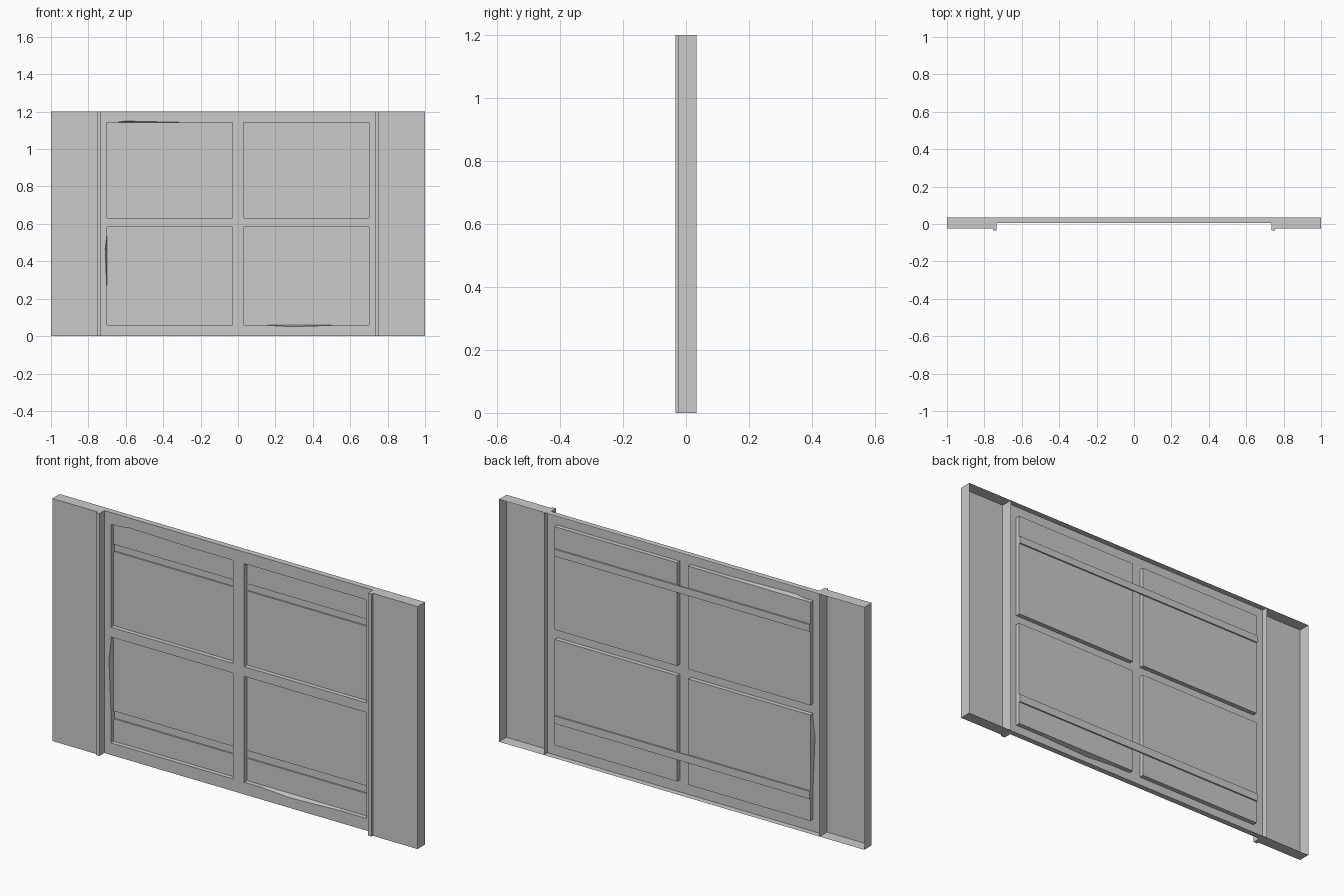
import bpy, bmesh
from mathutils import Vector

if "Cube" in bpy.data.objects:
    bpy.data.objects.remove(bpy.data.objects["Cube"])

W, H = 1.0, 1.2
Y_TRIM, Y_SIDE, Y_FRAME, Y_PANE, Y_BACK = -0.034, -0.024, 0.005, 0.027, 0.034
X_IN, X_TRIM = 0.755, 0.735


def finish(name, bm):
    me = bpy.data.meshes.new(name)
    bm.to_mesh(me)
    bm.free()
    ob = bpy.data.objects.new(name, me)
    bpy.context.collection.objects.link(ob)
    return ob


def open_box(name, x0, x1, y0, y1, z0, z1, drop):
    """Box shell with the face pointing along 'drop' (+1 or -1 in y) left out."""
    bm = bmesh.new()
    bmesh.ops.create_cube(bm, size=1)
    for v in bm.verts:
        v.co = Vector(((x0 + x1) / 2 + v.co.x * (x1 - x0),
                       (y0 + y1) / 2 + v.co.y * (y1 - y0),
                       (z0 + z1) / 2 + v.co.z * (z1 - z0)))
    bm.normal_update()
    gone = [f for f in bm.faces if f.normal.y * drop > 0.9]
    bmesh.ops.delete(bm, geom=gone, context='FACES')
    return finish(name, bm)


# Side wall columns and raised trims, open towards the back
for side, s in (("left", -1), ("right", 1)):
    a, b = sorted((s * X_IN, s * W))
    open_box(side + "_wall_column", a, b, Y_SIDE, Y_BACK, 0, H, 1)
    a, b = sorted((s * X_IN, s * X_TRIM))
    open_box(side + "_trim", a, b, Y_TRIM, Y_FRAME, 0, H, 1)

# Openings: (x0, x1, z0, z1); chips: worn points on a rim edge as (edge, points)
openings = [(-0.70, -0.03, 0.06, 0.584), (0.03, 0.70, 0.06, 0.584),
            (-0.70, -0.03, 0.632, 1.142), (0.03, 0.70, 0.632, 1.142)]
chips = {0: (3, [(0, 0.55), (-0.010, 0.47), (0, 0.23)]),
         1: (0, [(0.13, 0), (0.28, -0.010), (0.55, 0)]),
         2: (2, [(-0.25, 0), (-0.60, 0.008), (-0.65, 0)])}
rails = [(0.171, 0.209), (0.999, 1.034)]


def rim(i):
    """Matching worn front outline and straight back outline of an opening."""
    x0, x1, z0, z1 = openings[i]
    front, back = [], []
    edge, pts = chips.get(i, (-1, []))
    for k, (x, z) in enumerate([(x0, z0), (x1, z0), (x1, z1), (x0, z1)]):
        front.append((x, z))
        back.append((x, z))
        if k == edge:
            for px, pz in pts:
                if k == 3:
                    front.append((x + px, pz))
                    back.append((x, pz))
                else:
                    front.append((px, z + pz))
                    back.append((px, z))
    return front, back


def loop(bm, pts, y):
    vs = [bm.verts.new((x, y, z)) for x, z in pts]
    return vs, [bm.edges.new((vs[i], vs[(i + 1) % len(vs)])) for i in range(len(vs))]


# Window frame: flat front with four openings and their reveals
bm = bmesh.new()
outer, edges = loop(bm, [(-X_IN, 0), (X_IN, 0), (X_IN, H), (-X_IN, H)], Y_FRAME)
reveals = []
for i in range(4):
    front, back = rim(i)
    vf, ef = loop(bm, front, Y_FRAME)
    edges += ef
    reveals.append((vf, back))
bmesh.ops.triangle_fill(bm, use_beauty=True, use_dissolve=False,
                        edges=edges, normal=(0, -1, 0))
for vf, back in reveals:
    vb = [bm.verts.new((x, Y_PANE, z)) for x, z in back]
    for j in range(len(vf)):
        k = (j + 1) % len(vf)
        bm.faces.new((vf[j], vb[j], vb[k], vf[k]))
# Top and bottom edges of the frame
for a, b in ((0, 1), (2, 3)):
    p, q = outer[a], outer[b]
    r = [bm.verts.new((v.co.x, Y_BACK, v.co.z)) for v in (q, p)]
    bm.faces.new((p, q, r[0], r[1]))
bmesh.ops.recalc_face_normals(bm, faces=bm.faces)
bm.normal_update()
if sum(f.normal.y * f.calc_area() for f in bm.faces) > 0:
    bmesh.ops.reverse_faces(bm, faces=bm.faces)
finish("window_frame", bm)

# Recessed panes, split by the rail grooves
bm = bmesh.new()
for x0, x1, z0, z1 in openings:
    g0, g1 = rails[0] if z0 < 0.5 else rails[1]
    for a, b in ((z0, g0), (g1, z1)):
        bm.faces.new([bm.verts.new(c) for c in (
            (x0, Y_PANE, a), (x1, Y_PANE, a), (x1, Y_PANE, b), (x0, Y_PANE, b))])
finish("window_panes", bm)

# Rail grooves, slightly deeper than the panes and open to the front
for name, (a, b) in zip(("lower_rail", "upper_rail"), rails):
    ob = open_box(name, -0.70, 0.70, Y_PANE, Y_BACK, a, b, -1)
    ob.data.flip_normals()
